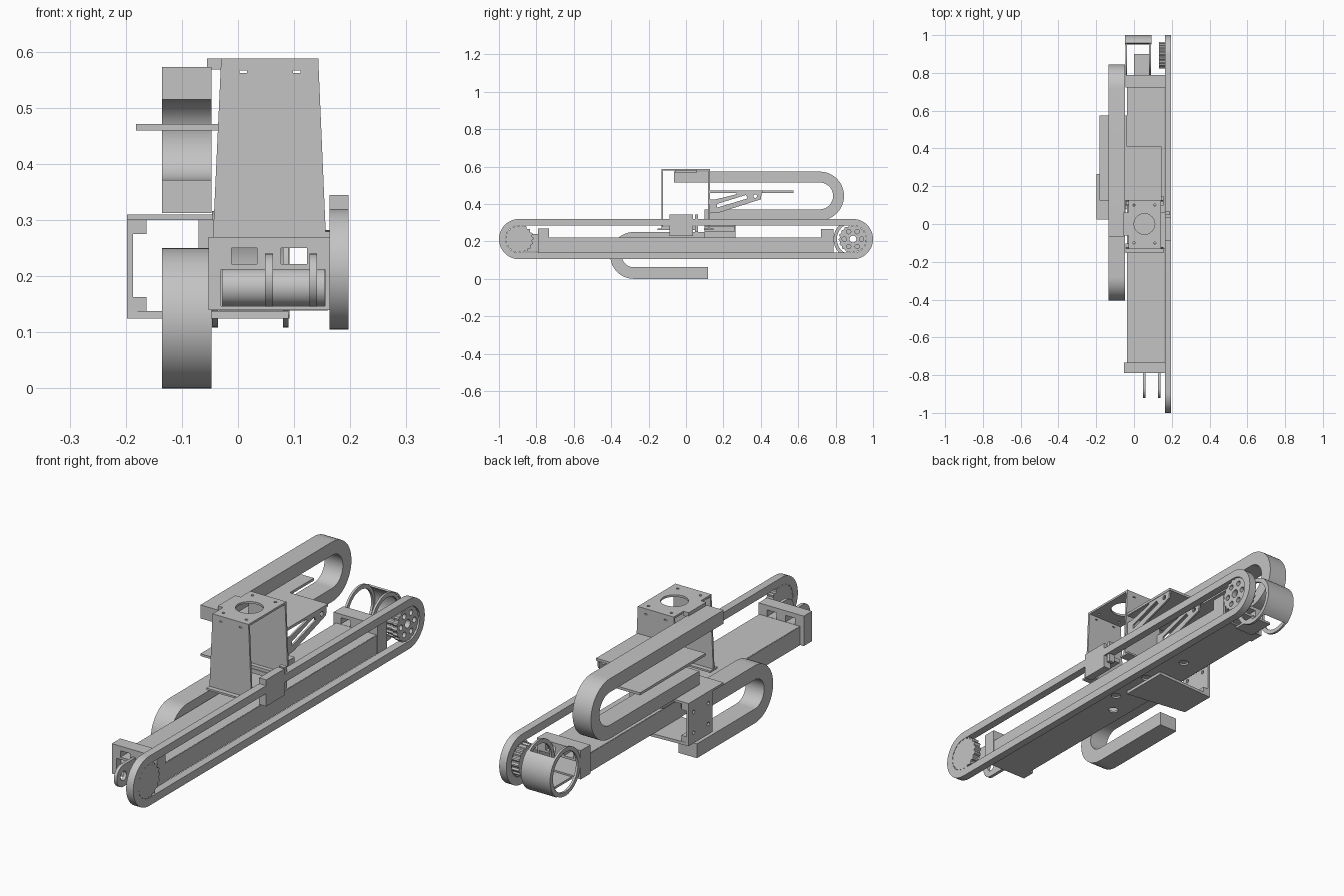
import bpy, bmesh, math

cube = bpy.data.objects.get("Cube")
if cube:
    bpy.data.objects.remove(cube, do_unlink=True)

grey = bpy.data.materials.new("machine_grey")
grey.use_nodes = True
grey.diffuse_color = (0.55, 0.55, 0.55, 1)
grey.node_tree.nodes["Principled BSDF"].inputs["Base Color"].default_value = (0.55, 0.55, 0.55, 1)

PLACE = {"x": lambda a, b, d: (d, a, b),
         "y": lambda a, b, d: (a, d, b),
         "z": lambda a, b, d: (a, b, d)}


def prism(name, outline, axis, lo, hi, cuts=()):
    """Extrude a 2D outline along an axis, then cut 2D holes through it."""
    def solid(label, pts, d0, d1):
        bm = bmesh.new()
        low = [bm.verts.new(PLACE[axis](a, b, d0)) for a, b in pts]
        face = bm.faces.new(low)
        top = bmesh.ops.extrude_face_region(bm, geom=[face])["geom"]
        shift = PLACE[axis](0, 0, d1 - d0)
        bmesh.ops.translate(bm, vec=shift, verts=[g for g in top if isinstance(g, bmesh.types.BMVert)])
        bmesh.ops.recalc_face_normals(bm, faces=bm.faces)
        mesh = bpy.data.meshes.new(label)
        bm.to_mesh(mesh)
        bm.free()
        ob = bpy.data.objects.new(label, mesh)
        bpy.context.collection.objects.link(ob)
        return ob

    ob = solid(name, outline, lo, hi)
    for pts in cuts:
        cutter = solid("cutter", pts, lo - 0.01, hi + 0.01)
        cutter.hide_render = True
        mod = ob.modifiers.new("cut", "BOOLEAN")
        mod.operation, mod.solver, mod.object = "DIFFERENCE", "EXACT", cutter
        graph = bpy.context.evaluated_depsgraph_get()
        ob_mesh = bpy.data.meshes.new_from_object(ob.evaluated_get(graph))
        ob.modifiers.clear()
        ob.data = ob_mesh
        bpy.data.objects.remove(cutter, do_unlink=True)
    ob.data.materials.clear()
    ob.data.materials.append(grey)
    bpy.ops.object.select_all(action="DESELECT")
    ob.select_set(True)
    bpy.context.view_layer.objects.active = ob
    bpy.ops.object.shade_smooth_by_angle(angle=math.radians(30))
    return ob


def rect(a0, a1, b0, b1):
    return [(a0, b0), (a1, b0), (a1, b1), (a0, b1)]


def box(name, x0, x1, y0, y1, z0, z1):
    return prism(name, rect(x0, x1, y0, y1), "z", z0, z1)


def arc(a, b, r, start, end, n=24):
    angles = [math.radians(start + (end - start) * i / n) for i in range(n + 1)]
    return [(a + r * math.cos(t), b + r * math.sin(t)) for t in angles]


def circle(a, b, r, n=32):
    return arc(a, b, r, 0, 360, n)[:-1]


def gear(a, b, r, depth, teeth):
    pts = []
    for i in range(teeth * 4):
        t = math.tau * i / (teeth * 4)
        rr = r if i % 4 < 2 else r - depth
        pts.append((a + rr * math.cos(t), b + rr * math.sin(t)))
    return pts


def stadium(c, z, r):
    return arc(c, z, r, -90, 90) + arc(-c, z, r, 90, 270)


def chain(name, c, z, ro, ri, side, top_end, low_end):
    """U-shaped cable chain; side is the y direction of its bend."""
    def bend(r):
        return [(c + side * (y - c), h) for y, h in arc(c, z, r, 90, -90)]
    outline = ([(top_end, z + ro)] + bend(ro) + [(low_end, z - ro), (low_end, z - ri)]
               + bend(ri)[::-1] + [(top_end, z + ri)])
    return prism(name, outline, "x", -0.135, -0.047)


# Drive belt and its two pulleys
AXLE, MID = 0.8925, 0.2125
prism("drive_belt", stadium(AXLE, MID, 0.1075), "x", 0.163, 0.197, [stadium(AXLE, MID, 0.073)])
prism("front_pulley", gear(-AXLE, MID, 0.078, 0.008, 18), "x", 0.164, 0.196)
spokes = [circle(AXLE + 0.046 * math.cos(k * math.pi / 3), MID + 0.046 * math.sin(k * math.pi / 3), 0.012, 16)
          for k in range(6)]
prism("rear_pulley", gear(AXLE, MID, 0.076, 0.006, 18), "x", 0.168, 0.19, spokes + [circle(AXLE, MID, 0.018)])
prism("rear_pulley_hub", gear(AXLE, MID, 0.07, 0.006, 18), "x", 0.132, 0.166, [circle(AXLE, MID, 0.03)])

# Hollow main beam: walls, top, and a drilled floor
for name, x in (("beam_right_wall", -0.036), ("beam_left_wall", 0.154)):
    box(name, x, x + 0.008, -0.785, 0.785, 0.14, 0.22)
box("beam_top", -0.034, 0.16, -0.785, 0.785, 0.212, 0.221)
holes = [circle(x, y, 0.02, 20) for x, y in ((0.03, -0.1), (0.1, 0.0), (0.03, 0.1), (0.1, 0.2), (0.06, 0.4))]
prism("beam_floor", rect(-0.034, 0.16, -0.785, 0.785), "z", 0.139, 0.147, holes)
prism("beam_roller", circle(-0.73, 0.18, 0.034), "x", -0.028, 0.155)

# End brackets with windows
windows = [rect(-0.012, 0.034, 0.222, 0.25), rect(0.077, 0.123, 0.222, 0.25), rect(-0.03, 0.155, 0.147, 0.212)]
prism("front_bracket", rect(-0.053, 0.164, 0.14, 0.27), "y", -0.79, -0.732, windows)
prism("rear_bracket", rect(-0.046, 0.164, 0.14, 0.265), "y", 0.722, 0.788, windows)

# Axle lugs at the front
for x in (0.048, 0.127):
    lug = arc(-0.873, 0.193, 0.047, 90, 270) + [(-0.735, 0.147), (-0.735, 0.21), (-0.79, 0.24)]
    prism("axle_lug", lug, "x", x, x + 0.014, [circle(-0.873, 0.193, 0.02)])

# Motor guard at the rear: two rings and a curved cover
for x in (-0.046, 0.08):
    prism("guard_ring", circle(AXLE, MID, 0.104), "x", x, x + 0.01, [circle(AXLE, MID, 0.086)])
prism("guard_cover", arc(AXLE, MID, 0.107, -55, 52) + arc(AXLE, MID, 0.1, 52, -55), "x", -0.047, 0.092)
prism("guard_foot", rect(0.78, 0.9, 0.128, 0.138), "x", 0.0, 0.09)

# Carriage tower: tapered walls and a drilled top
wall = [(-0.045, 0.262), (0.157, 0.262), (0.143, 0.588), (-0.03, 0.588)]
slots = [rect(x, x + 0.013, 0.562, 0.567) for x in (0.003, 0.098)]
for name, y in (("tower_front_wall", -0.132), ("tower_rear_wall", 0.118)):
    prism(name, wall, "y", y, y + 0.009, slots)
    box("tower_foot", -0.045, 0.157, min(y, y + 0.009 - 0.03), y + 0.03, 0.262, 0.27)
screws = [circle(x, y, 0.006, 12) for x in (0.0, 0.11) for y in (-0.1, 0.1)]
prism("tower_top", rect(-0.03, 0.143, -0.132, 0.127), "z", 0.579, 0.588, screws + [circle(0.055, 0, 0.055)])
box("chain_tab", -0.055, -0.028, -0.06, 0.06, 0.568, 0.588)

# Belt clamp
box("belt_clamp", 0.163, 0.197, -0.088, 0.038, 0.23, 0.345)
box("belt_clamp_tooth", 0.163, 0.19, 0.048, 0.065, 0.25, 0.345)
box("belt_clamp_arm", 0.13, 0.165, -0.13, 0.06, 0.262, 0.28)

# Cable chains
chain("upper_chain", 0.715, 0.443, 0.13, 0.0715, 1, -0.065, 0.1)
chain("lower_chain", -0.28, 0.125, 0.125, 0.063, -1, 0.1, 0.118)

# Cable shelf and its slotted gussets
shelf = [(-0.182, 0.125), (0.145, 0.125), (0.145, 0.41), (-0.038, 0.41), (-0.038, 0.575), (-0.182, 0.575)]
prism("cable_shelf", shelf, "z", 0.46, 0.471)
gusset = [(0.125, 0.35), (0.18, 0.355), (0.4, 0.425), (0.405, 0.462), (0.125, 0.462), (0.125, 0.42)]
slot = [(0.165, 0.38), (0.33, 0.43), (0.32, 0.448), (0.165, 0.4)]
clear = [(0.115, 0.425), (0.16, 0.425), (0.27, 0.452), (0.27, 0.458), (0.115, 0.458)]
for x in (-0.03, 0.135):
    prism("shelf_gusset", gusset, "x", x, x + 0.008, [slot, clear, circle(0.37, 0.442, 0.01, 16)])

# Side bracket wrapping the lower chain
bolts = [circle(y, z, 0.008, 12) for y in (0.13, 0.23) for z in (0.17, 0.26)]
prism("side_bracket_wall", rect(0.1, 0.265, 0.125, 0.31), "x", -0.198, -0.187, bolts)
box("side_bracket_top", -0.198, -0.045, 0.025, 0.265, 0.3, 0.31)
box("side_bracket_riser", -0.07, -0.04, 0.1, 0.26, 0.25, 0.3)
box("side_bracket_arm", -0.065, 0.09, 0.1, 0.26, 0.25, 0.283)
foot = [(-0.198, 0.1), (0.09, 0.06), (0.09, 0.28), (-0.198, 0.265)]
prism("side_bracket_floor", foot, "z", 0.125, 0.138)
for z in (0.138, 0.275):
    box("side_bracket_lip", -0.188, -0.163, 0.1, 0.265, z, z + 0.025)
